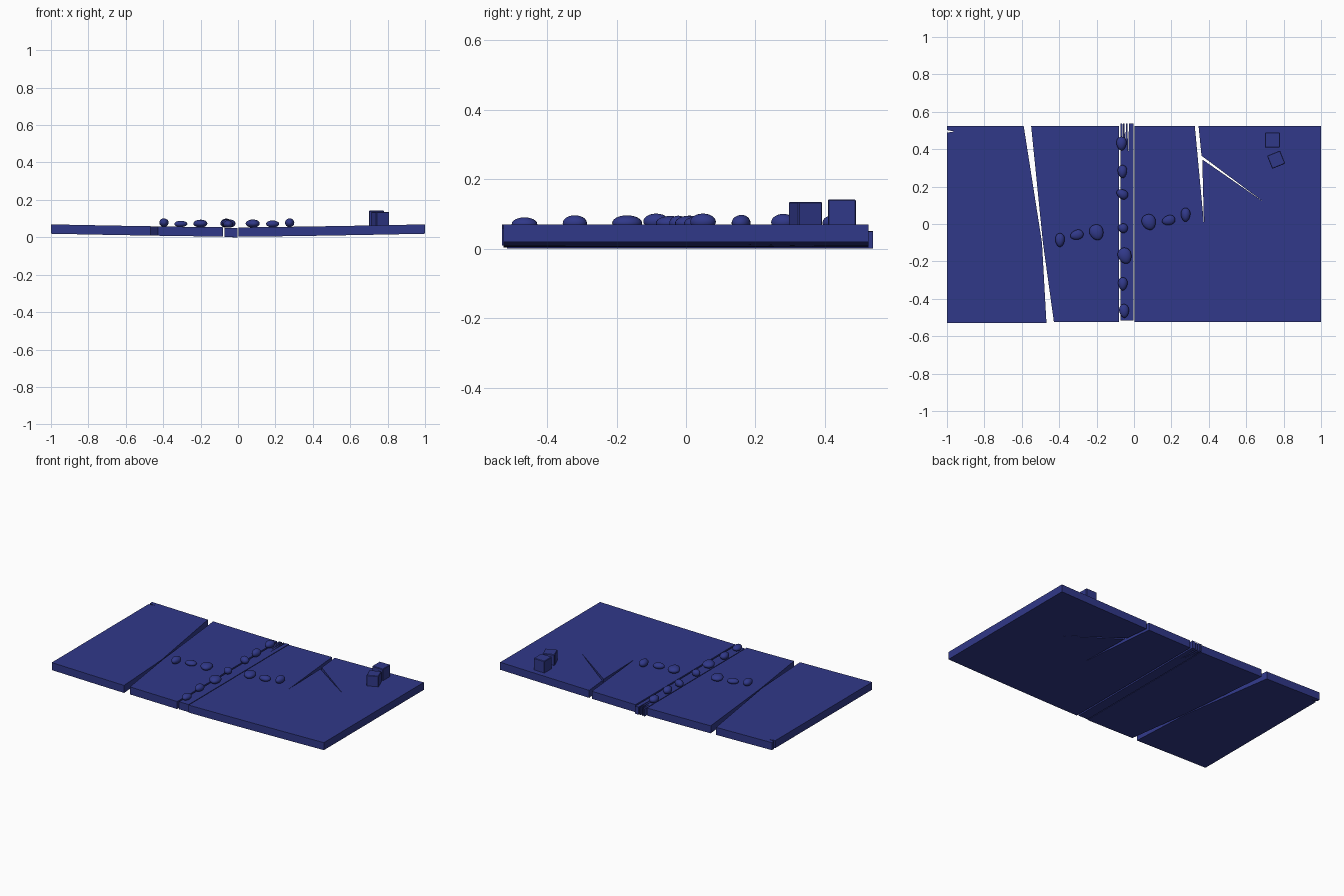
import bpy, bmesh, math
from mathutils import Matrix, Vector

if "Cube" in bpy.data.objects:
    bpy.data.objects.remove(bpy.data.objects["Cube"])

mat = bpy.data.materials.new("dark_blue")
mat.diffuse_color = (0.03, 0.04, 0.25, 1)
mat.use_nodes = True
mat.node_tree.nodes["Principled BSDF"].inputs["Base Color"].default_value = mat.diffuse_color
THICK = 0.05


def lift(x):
    # the board dips gently toward its middle
    return 0.003 + 0.016 * abs(x) ** 1.3


def finish(bm, name):
    bmesh.ops.recalc_face_normals(bm, faces=bm.faces)
    me = bpy.data.meshes.new(name)
    bm.to_mesh(me)
    bm.free()
    me.materials.append(mat)
    ob = bpy.data.objects.new(name, me)
    bpy.context.collection.objects.link(ob)
    return ob


def slab(name, outline, drop=0.0):
    # extrude an outline, slice it into strips, then bend it
    bm = bmesh.new()
    face = bm.faces.new([bm.verts.new((x, y, 0)) for x, y in outline])
    ext = bmesh.ops.extrude_face_region(bm, geom=[face])
    for v in ext["geom"]:
        if isinstance(v, bmesh.types.BMVert):
            v.co.z += THICK
    bmesh.ops.triangulate(bm, faces=bm.faces[:])
    for i in range(-9, 10):
        bmesh.ops.bisect_plane(bm, geom=bm.verts[:] + bm.edges[:] + bm.faces[:],
                               plane_co=(i * 0.1 + 0.003, 0, 0), plane_no=(1, 0, 0))
    for v in bm.verts:
        v.co.z += lift(v.co.x) - drop
    return finish(bm, name)


# board pieces
slab("left_panel", [(-1, -0.53), (-0.468, -0.53), (-0.492, -0.10), (-0.59, 0.525),
                    (-1, 0.525), (-1, 0.502), (-0.96, 0.495), (-1, 0.488)])
slab("left_middle_panel", [(-0.428, -0.525), (-0.08, -0.525), (-0.08, 0.525),
                           (-0.55, 0.525), (-0.487, -0.10)])
slab("spine_strip", [(-0.073, -0.515), (-0.003, -0.515), (-0.003, 0.538), (-0.027, 0.538),
                     (-0.031, 0.38), (-0.036, 0.538), (-0.043, 0.538), (-0.046, 0.41),
                     (-0.052, 0.538), (-0.058, 0.538), (-0.06, 0.46), (-0.063, 0.538),
                     (-0.073, 0.538)], 0.003)
slab("right_panel", [(0.004, -0.525), (1, -0.525), (1, 0.525), (0.345, 0.525),
                     (0.361, 0.365), (0.69, 0.12), (0.365, 0.345), (0.374, 0.0),
                     (0.325, 0.525), (0.004, 0.525)])


def stone(name, x, y, rx, ry, top, turn=0.0, taper=0.15):
    # egg-shaped pebble resting on the board
    base = lift(x) + THICK - 0.002
    rz = (top - base) / 2
    bm = bmesh.new()
    bmesh.ops.create_uvsphere(bm, u_segments=20, v_segments=12, radius=1)
    for v in bm.verts:
        u = v.co.y if ry > rx else v.co.x
        k = 1 + taper * u
        v.co = Vector((v.co.x * rx * (k if ry > rx else 1),
                       v.co.y * ry * (k if rx >= ry else 1), v.co.z * rz))
    bm.transform(Matrix.Translation((x, y, base + rz)) @ Matrix.Rotation(math.radians(turn), 4, 'Z'))
    for f in bm.faces:
        f.smooth = True
    finish(bm, name)


# pebbles along the spine: x, y, rx, ry, top, turn
spine = [(-0.067, 0.43, 0.027, 0.037, 0.098, 0), (-0.062, 0.28, 0.025, 0.035, 0.100, 0),
         (-0.063, 0.16, 0.033, 0.025, 0.097, -30), (-0.06, -0.022, 0.027, 0.025, 0.095, -15),
         (-0.049, -0.17, 0.036, 0.044, 0.096, 20), (-0.06, -0.32, 0.025, 0.035, 0.096, 0),
         (-0.053, -0.465, 0.026, 0.037, 0.090, 5)]
# pebbles across the panels
cross = [(-0.396, -0.086, 0.025, 0.037, 0.101, 0), (-0.306, -0.058, 0.036, 0.026, 0.088, 15),
         (-0.2, -0.045, 0.037, 0.043, 0.094, 20), (0.08, 0.01, 0.037, 0.043, 0.095, 20),
         (0.185, 0.02, 0.036, 0.026, 0.090, 15), (0.276, 0.049, 0.025, 0.037, 0.101, 0)]
for label, group in (("spine_stone", spine), ("cross_stone", cross)):
    for i, s in enumerate(group):
        stone(f"{label}_{i + 1}", *s)


def cube(name, x, y, size, top, turn):
    base = lift(x) + THICK - 0.003
    bm = bmesh.new()
    bmesh.ops.create_cube(bm, size=1)
    bm.transform(Matrix.Translation((x, y, (base + top) / 2))
                 @ Matrix.Rotation(math.radians(turn), 4, 'Z')
                 @ Matrix.Diagonal((size, size, top - base, 1)))
    bmesh.ops.bevel(bm, geom=bm.edges[:], offset=0.003, segments=1, affect='EDGES')
    finish(bm, name)


# two dice-like blocks in the corner
cube("block_1", 0.74, 0.449, 0.08, 0.142, 0)
cube("block_2", 0.76, 0.344, 0.075, 0.135, 22)
